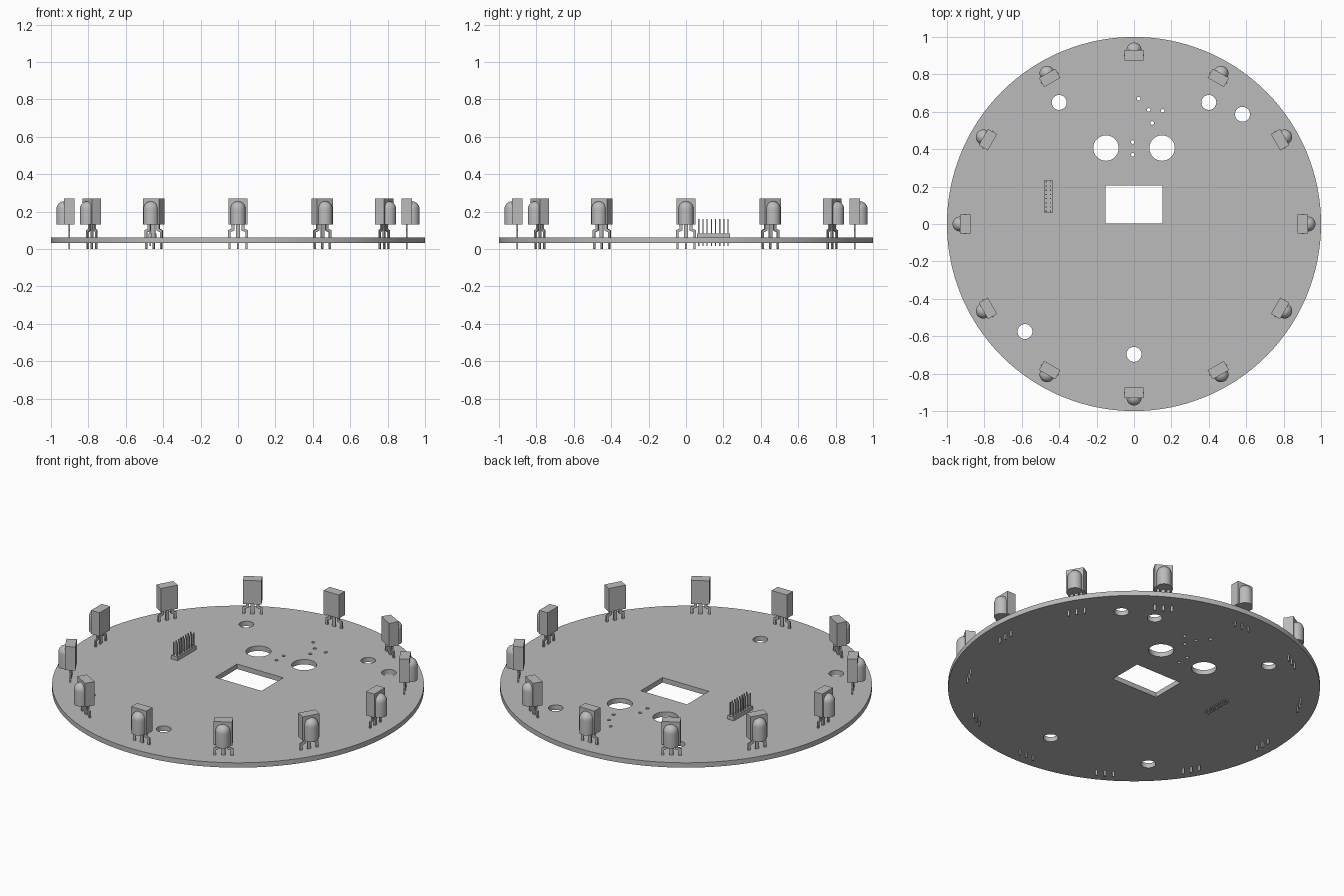
import bpy, bmesh, math
from mathutils import Matrix, Vector

cube = bpy.data.objects.get("Cube")
if cube:
    bpy.data.objects.remove(cube, do_unlink=True)

grey = bpy.data.materials.new("plain_grey")
grey.use_nodes = True
grey.diffuse_color = (0.5, 0.5, 0.5, 1)
grey.node_tree.nodes["Principled BSDF"].inputs["Base Color"].default_value = (0.5, 0.5, 0.5, 1)

BOARD_BOTTOM, BOARD_TOP = 0.032, 0.061


def link(name, data, matrix=Matrix()):
    obj = bpy.data.objects.new(name, data)
    bpy.context.collection.objects.link(obj)
    obj.matrix_world = matrix
    return obj


def finish(name, bm):
    bmesh.ops.recalc_face_normals(bm, faces=bm.faces)
    mesh = bpy.data.meshes.new(name)
    bm.to_mesh(mesh)
    bm.free()
    mesh.materials.append(grey)
    return mesh


def smooth(obj):
    bpy.ops.object.select_all(action='DESELECT')
    obj.select_set(True)
    bpy.context.view_layer.objects.active = obj
    bpy.ops.object.shade_smooth_by_angle(angle=math.radians(35))


def box(bm, low, high):
    low, high = Vector(low), Vector(high)
    bmesh.ops.create_cube(bm, size=1, matrix=Matrix.Translation((low + high) / 2)
                          @ Matrix.Diagonal((*(high - low), 1)))


def prism(bm, outline, y, depth):
    """Extrude an x-z outline along y."""
    face = bm.faces.new([bm.verts.new((x, y - depth / 2, z)) for x, z in outline])
    out = bmesh.ops.extrude_face_region(bm, geom=[face])
    bmesh.ops.translate(bm, vec=(0, depth, 0),
                        verts=[v for v in out["geom"] if isinstance(v, bmesh.types.BMVert)])


def circle(x, y, r, n):
    return [(x + r * math.cos(math.tau * i / n), y + r * math.sin(math.tau * i / n))
            for i in range(n)]


# Round board with its window, round openings and drill holes
loops = [circle(0, 0, 1, 128),
         [(-0.152, 0.003), (0.152, 0.003), (0.152, 0.207), (-0.152, 0.207)]]
for r, n, spots in [
        (0.068, 40, [(-0.15, 0.406), (0.15, 0.406)]),
        (0.04, 32, [(-0.4, 0.65), (0.4, 0.65), (0.58, 0.587), (-0.583, -0.575), (0, -0.697)]),
        (0.01, 12, [(0.025, 0.67), (0.078, 0.61), (0.153, 0.605), (0.097, 0.54),
                    (-0.006, 0.438), (-0.006, 0.37)])]:
    loops += [circle(x, y, r, n) for x, y in spots]
curve = bpy.data.curves.new("board_outline", 'CURVE')
curve.dimensions, curve.fill_mode = '2D', 'BOTH'
curve.extrude = (BOARD_TOP - BOARD_BOTTOM) / 2
for loop in loops:
    spline = curve.splines.new('POLY')
    spline.points.add(len(loop) - 1)
    for point, (x, y) in zip(spline.points, loop):
        point.co = (x, y, 0, 1)
    spline.use_cyclic_u = True
outline = link("board_outline", curve)
bpy.context.view_layer.update()
mesh = bpy.data.meshes.new_from_object(outline.evaluated_get(bpy.context.evaluated_depsgraph_get()))
bpy.data.objects.remove(outline)
bm = bmesh.new()
bm.from_mesh(mesh)
bmesh.ops.remove_doubles(bm, verts=bm.verts, dist=0.0001)
mesh.materials.clear()
middle = Matrix.Translation((0, 0, (BOARD_BOTTOM + BOARD_TOP) / 2))
smooth(link("board", finish("board", bm), middle))

# Sensor housing, with its lens facing outwards along y
bm = bmesh.new()
box(bm, (-0.05, 0.874, 0.13), (0.05, 0.93, 0.27))
housing = finish("sensor_housing", bm)

# Lens: half a column with a domed top
R, DOME = 0.04, 0.215
profile = [(0, 0.13), (R, 0.13)] + [
    (R * math.cos(a), DOME + R * math.sin(a)) for a in (math.pi / 2 * i / 8 for i in range(9))]
bm = bmesh.new()
points = [bm.verts.new((x, 0.93, z)) for x, z in profile]
edges = [bm.edges.new(pair) for pair in zip(points, points[1:])]
bmesh.ops.spin(bm, geom=points + edges, cent=(0, 0.93, 0), axis=(0, 0, 1),
               angle=math.pi, steps=20)
bmesh.ops.remove_doubles(bm, verts=bm.verts, dist=0.0001)
lens = finish("sensor_lens", bm)

# Three flat legs; the outer two step outwards
bm = bmesh.new()
box(bm, (-0.01, 0.898, 0.06), (0.01, 0.906, 0.13))
box(bm, (-0.006, 0.898, 0), (0.006, 0.906, 0.06))
for side in (-1, 1):
    step = [(0.02, 0.13), (0.036, 0.13), (0.036, 0.108), (0.054, 0.1), (0.054, 0.06),
            (0.052, 0.06), (0.052, 0), (0.04, 0), (0.04, 0.09), (0.02, 0.098)]
    prism(bm, [(side * x, z) for x, z in step], 0.902, 0.008)
legs = finish("sensor_legs", bm)

# Ring of twelve sensors
for i in range(12):
    turn = Matrix.Rotation(math.tau * i / 12, 4, 'Z')
    for part in (housing, lens, legs):
        obj = link(f"{part.name}_{i + 1}", part, turn)
        if part == lens and i == 0:
            smooth(obj)

# Pin header: plastic strip and two rows of pins
bm = bmesh.new()
box(bm, (-0.479, 0.058, BOARD_TOP), (-0.437, 0.235, 0.083))
link("header_strip", finish("header_strip", bm))
bm = bmesh.new()
for x in (-0.469, -0.447):
    for i in range(8):
        y = 0.068 + 0.0225 * i
        box(bm, (x - 0.003, y - 0.003, 0.015), (x + 0.003, y + 0.003, 0.16))
link("header_pins", finish("header_pins", bm))
